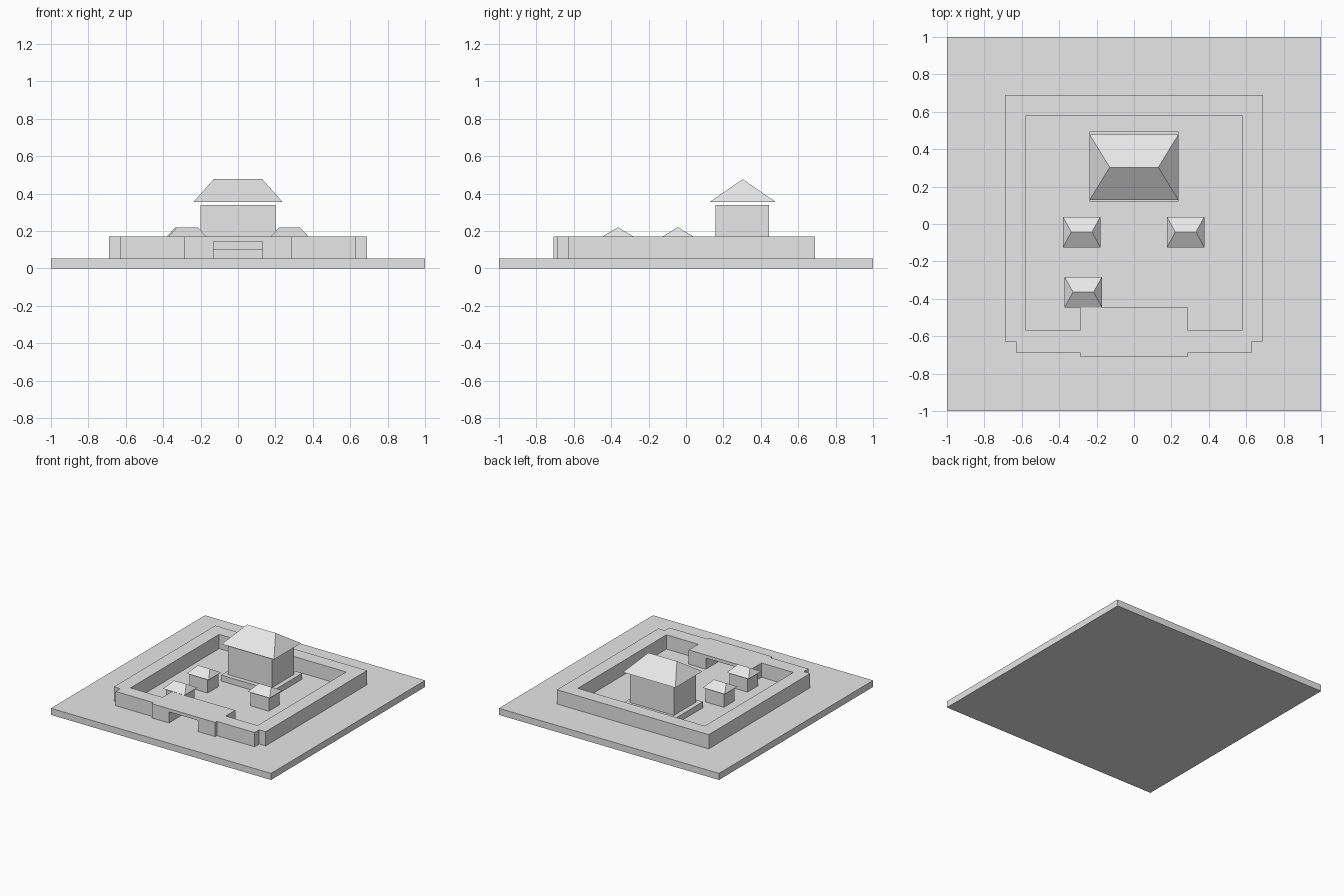
import bpy
import bmesh

if "Cube" in bpy.data.objects:
    bpy.data.objects.remove(bpy.data.objects["Cube"], do_unlink=True)

# Single stone colour
stone = bpy.data.materials.new("pale_grey_stone")
stone.use_nodes = True
COLOUR = (0.8, 0.8, 0.8, 1)
stone.diffuse_color = COLOUR
stone.node_tree.nodes["Principled BSDF"].inputs["Base Color"].default_value = COLOUR

GROUND = 0.054
SINK = 0.04       # hidden foot of the parts, inside the ground slab
WALL_TOP = 0.171


def finish(name, bm):
    bmesh.ops.recalc_face_normals(bm, faces=bm.faces)
    mesh = bpy.data.meshes.new(name)
    bm.to_mesh(mesh)
    bm.free()
    mesh.materials.append(stone)
    obj = bpy.data.objects.new(name, mesh)
    bpy.context.collection.objects.link(obj)
    return obj


def prism(name, outline, z0, z1):
    """Extrude a plan outline from z0 to z1."""
    bm = bmesh.new()
    face = bm.faces.new([bm.verts.new((x, y, z0)) for x, y in outline])
    top = bmesh.ops.extrude_face_region(bm, geom=[face])["geom"]
    for v in top:
        if isinstance(v, bmesh.types.BMVert):
            v.co.z = z1
    return finish(name, bm)


def block(name, cx, cy, w, d, z0, z1):
    w, d = w / 2, d / 2
    return prism(name, [(cx - w, cy - d), (cx + w, cy - d),
                        (cx + w, cy + d), (cx - w, cy + d)], z0, z1)


def mirrored(half):
    """Complete a half outline on +x with its mirror image."""
    return half + [(-x, y) for x, y in reversed(half)]


def hip_roof(name, cx, cy, w, d, ridge, z0, z1):
    bm = bmesh.new()
    eave = [bm.verts.new((cx + sx * w / 2, cy + sy * d / 2, z0))
            for sx, sy in ((-1, -1), (1, -1), (1, 1), (-1, 1))]
    left, right = [bm.verts.new((cx + s * ridge / 2, cy, z1)) for s in (-1, 1)]
    a, b, c, e = eave
    for f in ((a, b, c, e), (a, b, right, left), (c, e, left, right),
              (b, c, right), (e, a, left)):
        bm.faces.new(f)
    return finish(name, bm)


def cut(target, cutter):
    cutter.hide_render = True
    mod = target.modifiers.new("cut", "BOOLEAN")
    mod.operation = "DIFFERENCE"
    mod.solver = "EXACT"
    mod.object = cutter
    bpy.context.view_layer.objects.active = target
    bpy.ops.object.modifier_apply(modifier=mod.name)
    bpy.data.objects.remove(cutter, do_unlink=True)


# Ground slab
block("ground_slab", 0, 0, 2, 2, 0, GROUND)

# Enclosing wall with stepped front and gatehouse
wall = prism("enclosing_wall", mirrored([
    (0.288, -0.708), (0.288, -0.686), (0.632, -0.686), (0.632, -0.627),
    (0.69, -0.627), (0.69, 0.69)]), SINK, WALL_TOP)
cut(wall, prism("courtyard_cutter", mirrored([
    (0.288, -0.447), (0.288, -0.57), (0.577, -0.57), (0.577, 0.58)]), 0, 0.3))
cut(wall, block("gate_cutter", 0, -0.6, 0.264, 0.5, 0, 0.145))

# Main hall on its low platform
block("hall_platform", 0, 0.307, 0.476, 0.374, SINK, 0.103)
block("hall_body", 0, 0.3, 0.4, 0.285, 0.09, 0.34)
hip_roof("hall_roof", 0, 0.303, 0.476, 0.352, 0.26, 0.355, 0.477)

# Small courtyard houses
for label, x, y in (("left", 0.276, -0.043), ("right", -0.28, -0.043),
                    ("front_right", -0.271, -0.364)):
    block(label + "_house_body", x, y, 0.165, 0.138, SINK, 0.165)
    hip_roof(label + "_house_roof", x, y, 0.2, 0.163, 0.11, 0.171, 0.22)
